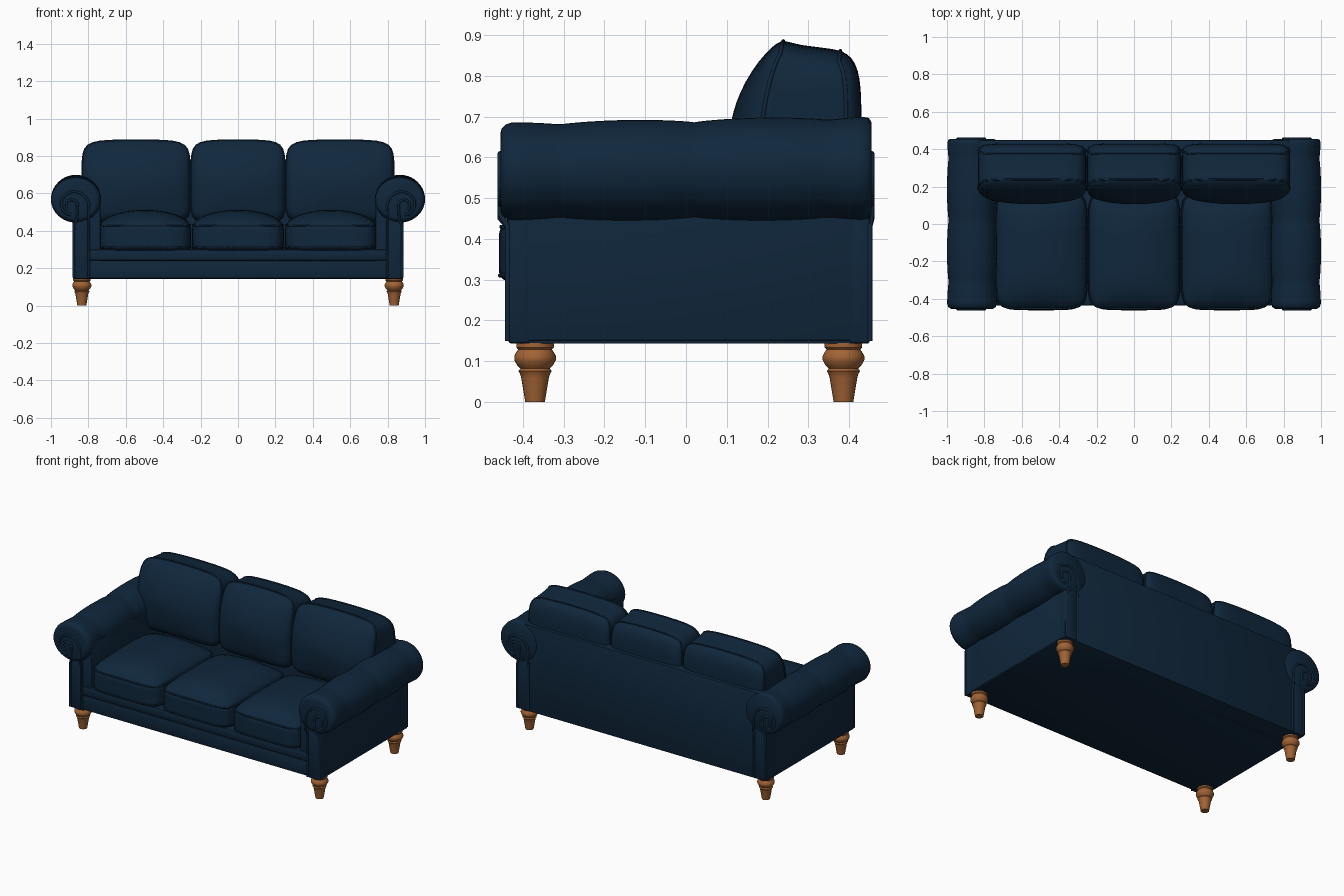
import bpy, bmesh
from math import sin, cos, pi, radians

old = bpy.data.objects.get("Cube")
if old:
    bpy.data.objects.remove(old, do_unlink=True)


def material(name, rgb):
    m = bpy.data.materials.new(name)
    m.use_nodes = True
    m.diffuse_color = (*rgb, 1)
    m.node_tree.nodes["Principled BSDF"].inputs["Base Color"].default_value = (*rgb, 1)
    return m


NAVY = material("navy fabric", (0.005, 0.020, 0.045))
WOOD = material("turned wood", (0.36, 0.125, 0.035))


def finish(bm, name, mat, angle=40):
    bmesh.ops.recalc_face_normals(bm, faces=bm.faces)
    me = bpy.data.meshes.new(name)
    bm.to_mesh(me)
    bm.free()
    me.materials.append(mat)
    ob = bpy.data.objects.new(name, me)
    bpy.context.collection.objects.link(ob)
    bpy.ops.object.select_all(action='DESELECT')
    ob.select_set(True)
    bpy.context.view_layer.objects.active = ob
    bpy.ops.object.shade_smooth_by_angle(angle=radians(angle))
    return ob


def box(name, lo, hi, bevel=0.006):
    bm = bmesh.new()
    bmesh.ops.create_cube(bm, size=1)
    for v in bm.verts:
        v.co = [(a + b) / 2 + c * (b - a) for a, b, c in zip(lo, hi, v.co)]
    bmesh.ops.bevel(bm, geom=bm.edges[:], offset=bevel, segments=2,
                    affect='EDGES', profile=0.5)
    return finish(bm, name, NAVY)


def piping(name, pts, cyclic=False, radius=0.005):
    cu = bpy.data.curves.new(name, 'CURVE')
    cu.dimensions = '3D'
    cu.bevel_depth = radius
    cu.bevel_resolution = 2
    sp = cu.splines.new('POLY')
    sp.points.add(len(pts) - 1)
    for p, co in zip(sp.points, pts):
        p.co = (*co, 1)
    sp.use_cyclic_u = cyclic
    sp.use_smooth = True
    cu.materials.append(NAVY)
    ob = bpy.data.objects.new(name, cu)
    bpy.context.collection.objects.link(ob)


def rings(name, loops, mat, angle=40):
    """Skin a list of closed vertex loops and cap both ends."""
    bm = bmesh.new()
    rows = [[bm.verts.new(p) for p in loop] for loop in loops]
    for a, b in zip(rows, rows[1:]):
        for i in range(len(a)):
            j = (i + 1) % len(a)
            bm.faces.new((a[i], a[j], b[j], b[i]))
    bm.faces.new(rows[0])
    bm.faces.new(rows[-1])
    return finish(bm, name, mat, angle)


def cushion(name, shape):
    bm = bmesh.new()
    bmesh.ops.create_cube(bm, size=2)
    bmesh.ops.subdivide_edges(bm, edges=bm.edges[:], cuts=17, use_grid_fill=True)
    for v in bm.verts:
        v.co = shape(*v.co)
    finish(bm, name, NAVY, 60)


def square_loop(n=14):
    side = [-1 + 2 * i / n for i in range(n)]
    return ([(t, -1) for t in side] + [(1, t) for t in side]
            + [(-t, 1) for t in side] + [(-1, -t) for t in side])


def rounded(u, v, w, e):
    k = (abs(u) ** e + abs(v) ** e + abs(w) ** e) ** (-1 / e)
    return u * k, v * k, w * k


def seat_shape(cx, half):
    def f(u, v, w):
        u, v, w = rounded(u, v, w, 8)
        z = 0.365 + 0.077 * w
        if w > 0:
            z += 0.07 * w * (1 - u * u) ** 0.7 * (1 - v ** 4)
        y = -0.14 + 0.305 * v
        if v < 0:
            y += 0.014 * v * (1 - u ** 4)
        return cx + half * u, y, z
    return f


def back_shape(cx, half):
    def f(u, v, w):
        u, v, w = rounded(u, v, w, 8)
        z = 0.655 + 0.208 * w
        if w > 0:
            z += w * (0.012 * (1 - u * u) - 0.016 * v)
        y = 0.285 + 0.145 * v
        if v < 0:
            lean = max(0, (z - 0.62) / 0.25) ** 2
            y += -v * 0.07 * lean + 0.035 * v * (1 - u * u) * (1 - w * w)
        elif w > 0:
            y -= 0.02 * v * w ** 4
        return cx + half * u * (1 - 0.04 * max(0, w) ** 3), y, z
    return f


# Seat and back cushions with piped seams
for label, cx in (("right", -1), ("middle", 0), ("left", 1)):
    seat = seat_shape(cx * 0.497, 0.245)
    cushion(label + "_seat_cushion", seat)
    for h in (-0.72, 0.8):
        piping(label + "_seat_piping", [seat(a, b, h) for a, b in square_loop()], True)
    back = back_shape(cx * 0.545, 0.29 if cx else 0.252)
    cushion(label + "_back_cushion", back)
    for d in (-0.7, 0.75):
        piping(label + "_back_piping", [back(a, d, b) for a, b in square_loop()], True)

# Frame
box("base", (-0.88, -0.42, 0.143), (0.88, 0.448, 0.3), 0.004)
box("front_lower_rail", (-0.8, -0.43, 0.146), (0.8, -0.38, 0.24), 0.008)
box("front_upper_rail", (-0.8, -0.436, 0.24), (0.8, -0.36, 0.302), 0.014)
box("back_panel", (-0.83, 0.3, 0.143), (0.83, 0.45, 0.695), 0.008)


# Rolled arms
def roll_loop(s, y, scale):
    t = (y + 0.455) / 0.91
    rz = 0.121 + 0.008 * t
    pleat = 1 - 0.07 * (1 - abs(sin(pi * (y + 0.31) / 0.33)) ** 0.7)
    k = scale * pleat
    cz = 0.444 + rz
    return [(s * (0.866 + 0.134 * k * cos(a)), y, cz + rz * k * sin(a))
            for a in (2 * pi * i / 40 for i in range(40))]


def arm_trim(s, y_low, y_high):
    def put(x, z):
        return s * x, y_low if z < 0.44 else y_high, z

    outer = [put(0.797, 0.15), put(0.797, 0.43), put(0.797, 0.45)]
    for i in range(25):
        a = pi - i / 24 * 1.45 * pi
        r = 0.086 - 0.036 * i / 24
        outer.append(put(0.883 + r * cos(a), 0.535 + r * sin(a)))
    inner = [put(0.878, 0.15), put(0.878, 0.43), put(0.862, 0.46)]
    for i in range(17):
        a = pi - i / 16 * 1.3 * pi
        inner.append(put(0.888 + 0.03 * cos(a), 0.535 + 0.03 * sin(a)))
    return outer, inner


for side, s in (("left", 1), ("right", -1)):
    def span(a, b):
        return sorted((s * a, s * b))

    x0, x1 = span(0.735, 0.884)
    box(side + "_arm_panel", (x0, -0.425, 0.15), (x1, 0.448, 0.58), 0.006)
    for end, ya, yb in (("front", -0.437, -0.38), ("back", 0.4, 0.452)):
        x0, x1 = span(0.797, 0.885)
        box(side + "_arm_" + end + "_post", (x0, ya, 0.143), (x1, yb, 0.5), 0.01)
    ys = [-0.425 + 0.855 * i / 48 for i in range(49)]
    loops = [roll_loop(s, -0.455, 0.78), roll_loop(s, -0.452, 0.87),
             roll_loop(s, -0.443, 0.95)]
    loops += [roll_loop(s, y, 1) for y in ys]
    loops += [roll_loop(s, 0.448, 0.97), roll_loop(s, 0.455, 0.88)]
    rings(side + "_arm_roll", loops, NAVY, 50)
    for end, lo, hi in (("front", -0.437, -0.455), ("back", 0.45, 0.455)):
        for pts in arm_trim(s, lo, hi):
            piping(side + "_arm_" + end + "_trim", pts, radius=0.007)

# Turned legs: radius and height down the profile
LEG = [(0.024, 0), (0.034, 0.06), (0.037, 0.07), (0.041, 0.076), (0.036, 0.082),
       (0.044, 0.09), (0.051, 0.103), (0.051, 0.113), (0.045, 0.124),
       (0.041, 0.129), (0.046, 0.134), (0.046, 0.145)]
for side, x in (("left", 0.835), ("right", -0.835)):
    for end, y in (("front", -0.37), ("back", 0.386)):
        rings(side + "_" + end + "_leg",
              [[(x + r * cos(2 * pi * i / 24), y + r * sin(2 * pi * i / 24), z)
                for i in range(24)] for r, z in LEG], WOOD)
